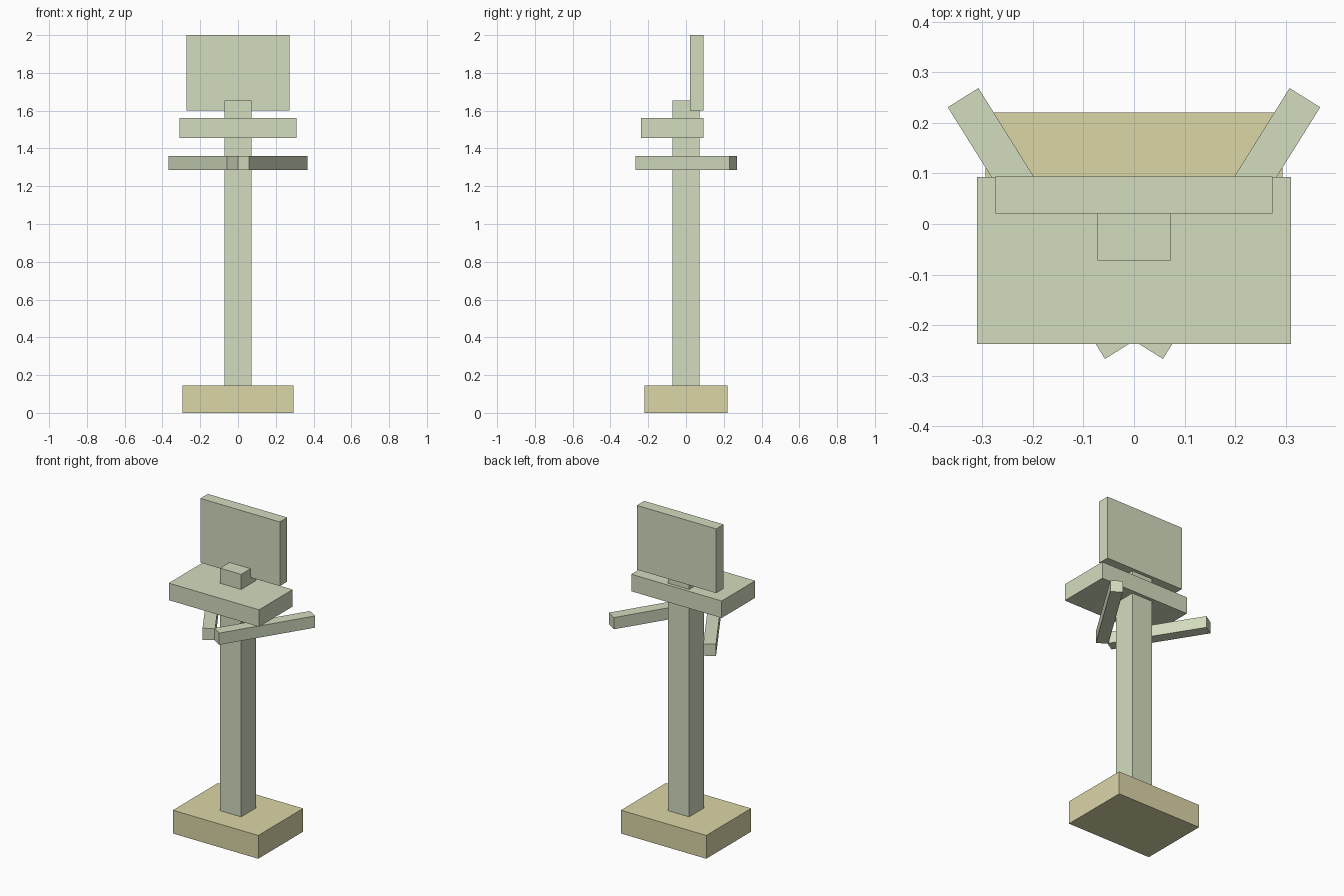
import bpy
from math import radians
from mathutils import Matrix

if "Cube" in bpy.data.objects:
    bpy.data.objects.remove(bpy.data.objects["Cube"])


def material(name, color):
    mat = bpy.data.materials.new(name)
    mat.diffuse_color = (*color, 1)
    mat.use_nodes = True
    mat.node_tree.nodes["Principled BSDF"].inputs["Base Color"].default_value = mat.diffuse_color
    return mat


green = material("pale_green", (0.65, 0.72, 0.52))
sand = material("sand", (0.71, 0.67, 0.39))


def box(name, center, size, mat, turn=0.0):
    bpy.ops.mesh.primitive_cube_add(size=1)
    ob = bpy.context.object
    ob.name = name
    ob.data.transform(Matrix.Diagonal((*size, 1)))
    ob.location = center
    ob.rotation_euler.z = radians(turn)
    ob.data.materials.append(mat)
    return ob


# floor base and upright post
box("base", (0, 0, 0.0725), (0.588, 0.441, 0.145), sand)
box("post", (0, 0, 0.90), (0.145, 0.145, 1.51), green)

# console slab and upright screen at its rear edge
box("console", (0, -0.072, 1.508), (0.622, 0.330, 0.106), green)
box("screen", (0, 0.057, 1.80), (0.547, 0.073, 0.40), green)

# angled arms meeting in a V at the front
for side, label in ((1, "right"), (-1, "left")):
    box(f"arm_{label}", (side * 0.1825, 0.001, 1.323),
        (0.587, 0.0715, 0.073), green, side * 58)
